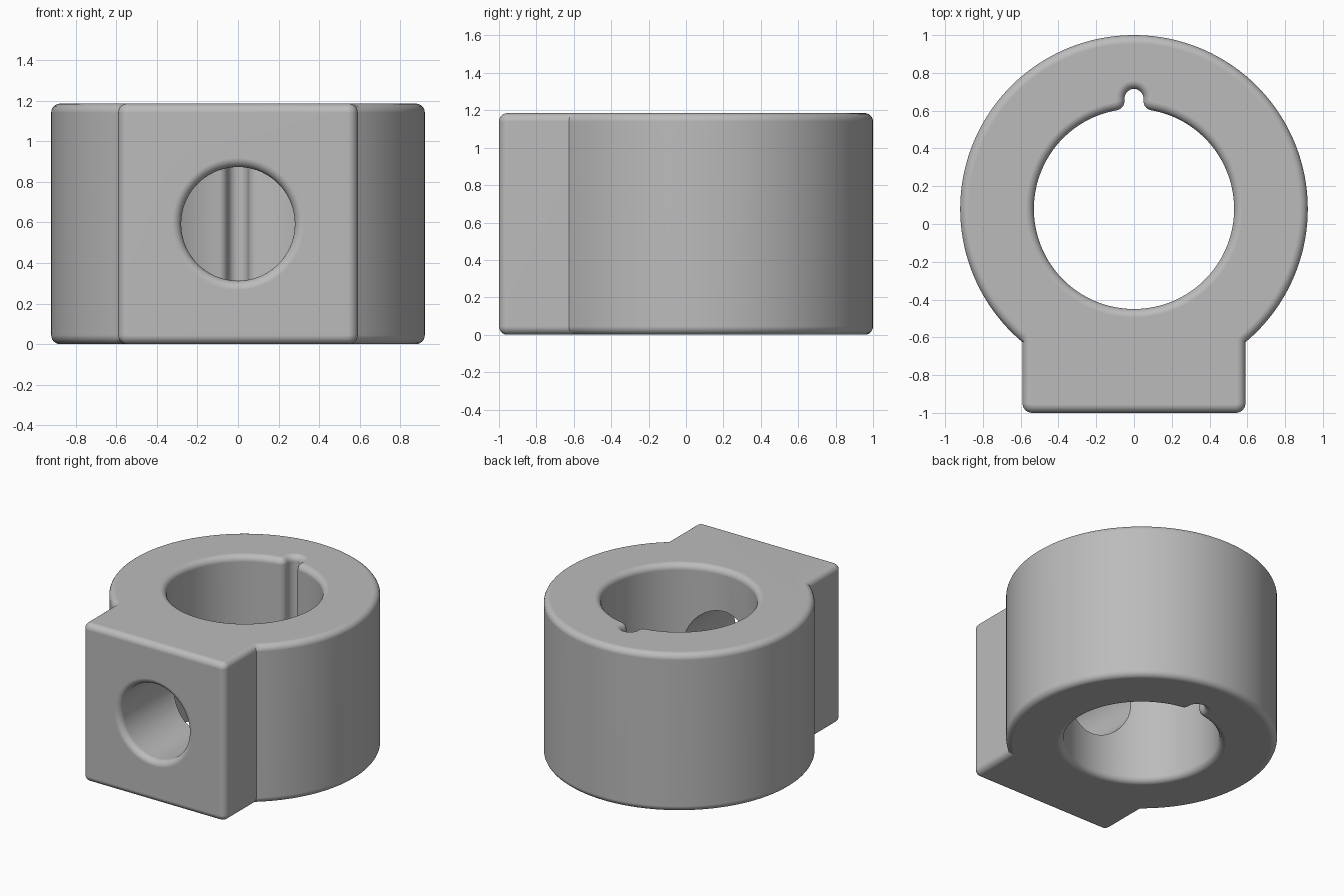
import bpy, bmesh
from math import sin, cos, pi, sqrt, atan2, asin

if "Cube" in bpy.data.objects:
    bpy.data.objects.remove(bpy.data.objects["Cube"], do_unlink=True)

HEIGHT = 1.185
CY = 0.08            # centre of the ring in y
FILLET = 0.045
STEPS = 6


def arc(cx, cy, r, a0, a1, n):
    return [(cx + r * cos(a0 + (a1 - a0) * i / n),
             cy + r * sin(a0 + (a1 - a0) * i / n)) for i in range(n + 1)]


def mirrored(half):
    """Close a half outline whose first and last points lie on x = 0."""
    return half + [(-x, y) for x, y in reversed(half[1:-1])]


def outer_outline(d):
    """Ring and clamp block seen from above, inset by d."""
    r, w = 0.92 - d, 0.59 - d
    end = -atan2(sqrt(r * r - w * w), w)
    half = arc(0, CY, r, pi / 2, end, 80)
    half += arc(0.54, -0.95, 0.05 - d, 0, -pi / 2, STEPS)
    return mirrored(half + [(0, -1 + d)])


def bore_outline(d):
    """Bore with round-bottomed keyway, grown outward by d."""
    lip_x, lip_r = 0.1, 0.05
    lean = asin(lip_x / (0.53 + lip_r))
    lip_y = CY + (0.53 + lip_r) * cos(lean)
    half = arc(0, 0.665, 0.05 + d, pi / 2, 0, 8)
    half += arc(lip_x, lip_y, lip_r - d, pi, 1.5 * pi - lean, 8)
    half += arc(0, CY, 0.53 + d, pi / 2 - lean, -pi / 2, 72)[1:]
    half[0], half[-1] = (0, half[0][1]), (0, half[-1][1])
    return mirrored(half)


def loft(name, rings):
    """Skin equal-length rings of points and cap both ends."""
    bm = bmesh.new()
    loops = [[bm.verts.new(p) for p in ring] for ring in rings]
    n = len(loops[0])
    for a, b in zip(loops, loops[1:]):
        for i in range(n):
            j = (i + 1) % n
            bm.faces.new((a[i], a[j], b[j], b[i]))
    bm.faces.new(loops[0])
    bm.faces.new(loops[-1])
    bmesh.ops.recalc_face_normals(bm, faces=bm.faces)
    mesh = bpy.data.meshes.new(name)
    bm.to_mesh(mesh)
    bm.free()
    obj = bpy.data.objects.new(name, mesh)
    bpy.context.collection.objects.link(obj)
    return obj


# Quarter-round: (inset, distance from the outer plane), plane first
quarter = [(FILLET * (1 - sin(t)), FILLET * (1 - cos(t)))
           for t in (pi / 2 * i / STEPS for i in range(STEPS + 1))]

# Body: filleted outline, top and bottom
levels = [(d, z) for d, z in quarter]
levels += [(d, HEIGHT - z) for d, z in reversed(quarter)]
body = loft("clamp_collar", [[(x, y, z) for x, y in outer_outline(d)]
                             for d, z in levels])

# Bore cutter: flares at both rims
levels = [(FILLET, -0.1)] + levels + [(FILLET, HEIGHT + 0.1)]
bore = loft("bore_cutter", [[(x, y, z) for x, y in bore_outline(d)]
                            for d, z in levels])

# Front hole cutter: flares at the front face only
stations = [(FILLET, -1.1)] + [(d, -1 + y) for d, y in quarter] + [(0, 0)]
hole = loft("front_hole_cutter", [
    [(x, y, z) for x, z in arc(0, HEIGHT / 2, 0.28 + d, 0, 2 * pi, 72)[:-1]]
    for d, y in stations])

bpy.context.view_layer.objects.active = body
for cutter in (bore, hole):
    cutter.hide_render = True
    mod = body.modifiers.new(cutter.name, "BOOLEAN")
    mod.operation, mod.solver, mod.object = "DIFFERENCE", "EXACT", cutter
    bpy.ops.object.modifier_apply(modifier=mod.name)
    bpy.data.objects.remove(cutter, do_unlink=True)

# Plain grey finish
grey = bpy.data.materials.new("plain_grey")
grey.use_nodes = True
colour = (0.5, 0.5, 0.5, 1)
grey.diffuse_color = colour
grey.node_tree.nodes["Principled BSDF"].inputs["Base Color"].default_value = colour
body.data.materials.clear()
body.data.materials.append(grey)

# Smooth curves, flat faces kept flat
for o in bpy.context.selected_objects:
    o.select_set(False)
body.select_set(True)
bpy.ops.object.shade_smooth_by_angle(angle=pi / 6)
weighted = body.modifiers.new("flat_face_normals", "WEIGHTED_NORMAL")
weighted.keep_sharp = True
